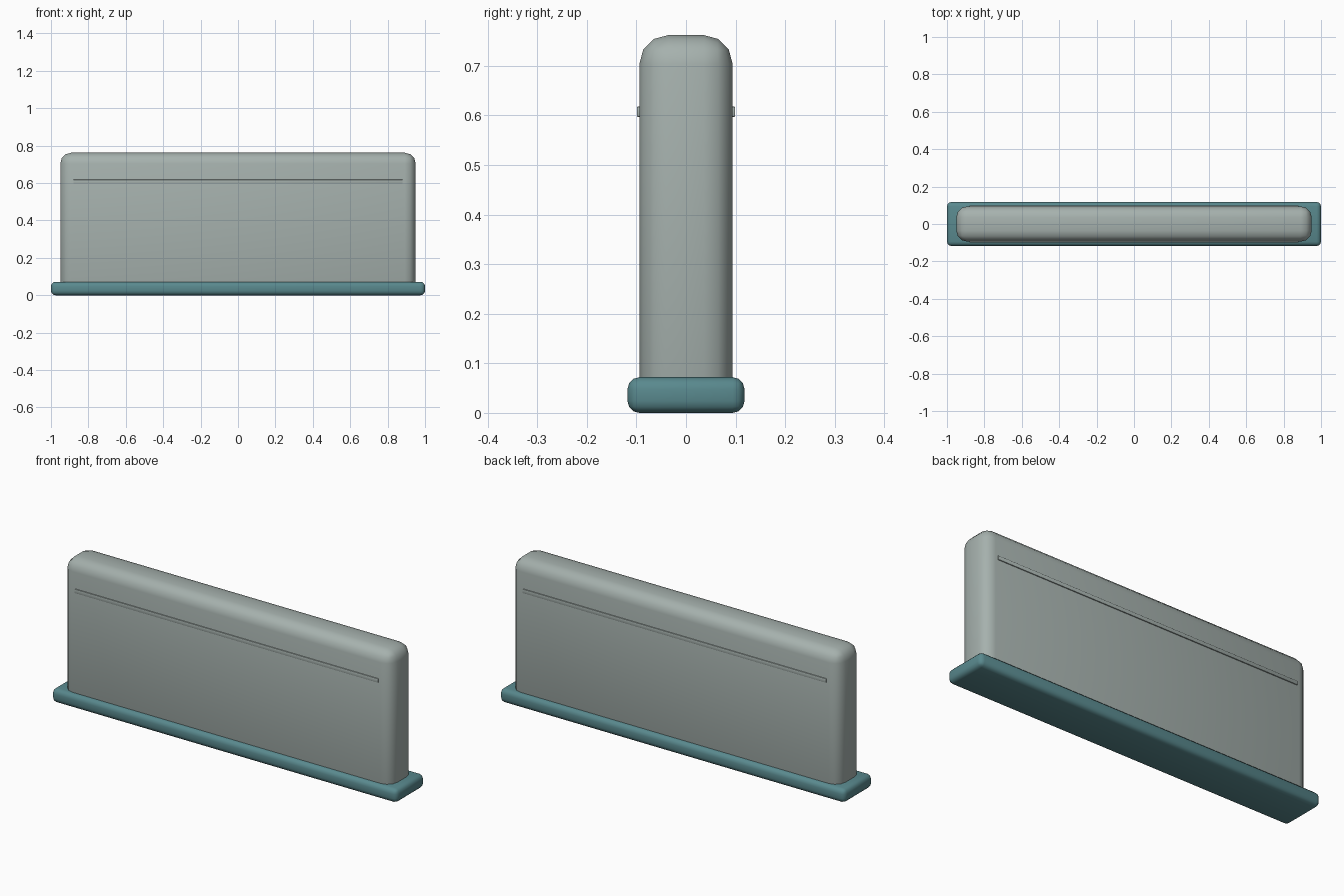
import bpy
import math

cube = bpy.data.objects.get("Cube")
if cube:
    bpy.data.objects.remove(cube, do_unlink=True)


def make_material(name, rgb):
    mat = bpy.data.materials.new(name)
    mat.use_nodes = True
    mat.diffuse_color = (*rgb, 1)
    mat.node_tree.nodes["Principled BSDF"].inputs["Base Color"].default_value = (*rgb, 1)
    return mat


def rounded_box(name, half_x, y_range, z_range, radius, segments, mat):
    """Box with rounded edges, smooth shaded."""
    (y0, y1), (z0, z1) = y_range, z_range
    bpy.ops.mesh.primitive_cube_add(size=1, location=(0, (y0 + y1) / 2, (z0 + z1) / 2))
    obj = bpy.context.object
    obj.name = name
    obj.scale = (2 * half_x, y1 - y0, z1 - z0)
    bpy.ops.object.transform_apply(location=False, rotation=False, scale=True)
    bevel = obj.modifiers.new("Rounded edges", "BEVEL")
    bevel.width = radius
    bevel.segments = segments
    bevel.limit_method = "NONE"
    bpy.ops.object.modifier_apply(modifier=bevel.name)
    obj.data.materials.append(mat)
    bpy.ops.object.shade_smooth_by_angle(angle=math.radians(40))
    return obj


grey = make_material("pale grey", (0.38, 0.44, 0.42))
teal = make_material("muted teal", (0.10, 0.25, 0.27))

# Foot plate and tall slab
rounded_box("base", 1.0, (-0.118, 0.118), (0, 0.072), 0.024, 3, teal)
rounded_box("panel", 0.95, (-0.094, 0.094), (0.001, 0.762), 0.058, 3, grey)

# Thin raised rail on each broad side
for name, side in (("front_rail", -1), ("back_rail", 1)):
    y_range = sorted((side * 0.084, side * 0.099))
    rounded_box(name, 0.88, y_range, (0.597, 0.618), 0.002, 2, grey)
